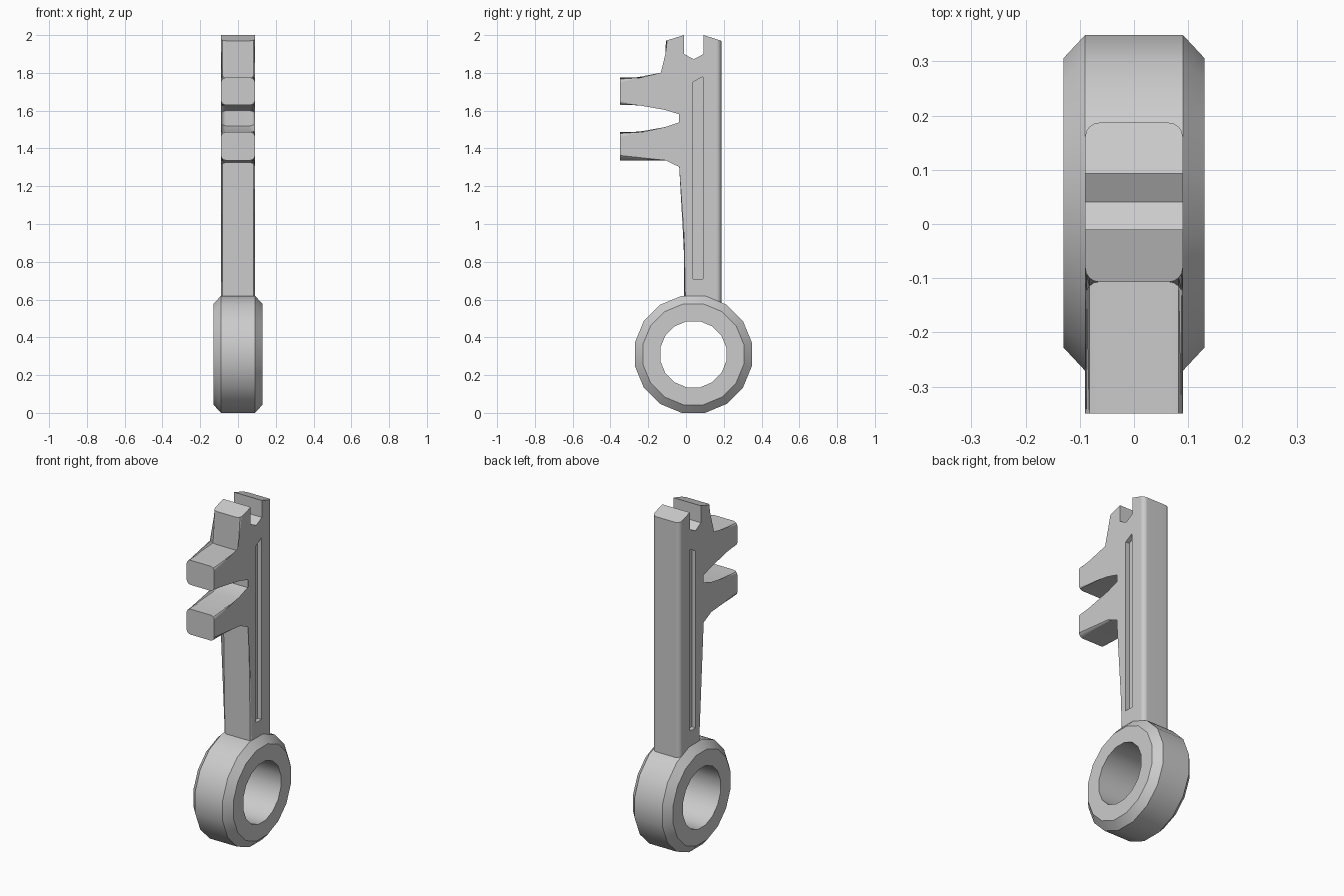
import bpy, bmesh
from math import cos, sin, pi, radians

if "Cube" in bpy.data.objects:
    bpy.data.objects.remove(bpy.data.objects["Cube"])


def make_object(name, bm):
    bmesh.ops.recalc_face_normals(bm, faces=bm.faces)
    mesh = bpy.data.meshes.new(name)
    bm.to_mesh(mesh)
    bm.free()
    ob = bpy.data.objects.new(name, mesh)
    bpy.context.collection.objects.link(ob)
    return ob


def extrude_profile(points, x0, x1):
    """Closed (y, z) outline extruded along x."""
    bm = bmesh.new()
    a = [bm.verts.new((x0, y, z)) for y, z in points]
    b = [bm.verts.new((x1, y, z)) for y, z in points]
    bm.faces.new(a)
    bm.faces.new(b[::-1])
    n = len(points)
    for i in range(n):
        j = (i + 1) % n
        bm.faces.new((a[i], b[i], b[j], a[j]))
    return bm


def select_only(ob):
    bpy.ops.object.select_all(action='DESELECT')
    ob.select_set(True)
    bpy.context.view_layer.objects.active = ob


def smooth(ob):
    select_only(ob)
    bpy.ops.object.shade_smooth_by_angle(angle=radians(30))
    wn = ob.modifiers.new("weighted_normals", 'WEIGHTED_NORMAL')
    wn.keep_sharp = True


# Bow ring: chamfered section swept around 16 sides
CY, CZ, SIDES = 0.039, 0.31, 16
section = [(0.175, -0.13), (0.267, -0.13), (0.31, -0.09),
           (0.31, 0.09), (0.267, 0.13), (0.175, 0.13)]
bm = bmesh.new()
rings = []
for i in range(SIDES):
    t = 2 * pi * (i + 0.5) / SIDES
    k = 1 / cos(pi / SIDES)
    rings.append([bm.verts.new((x, CY + r * k * cos(t), CZ + r * k * sin(t)))
                  for r, x in section])
m = len(section)
for i in range(SIDES):
    p, q = rings[i], rings[(i + 1) % SIDES]
    for j in range(m):
        bm.faces.new((p[j], p[(j + 1) % m], q[(j + 1) % m], q[j]))
smooth(make_object("bow_ring", bm))

# Shaft with notched tip and two teeth, one outline
outline = [(-0.01, 0.56), (0.187, 0.56), (0.187, 1.97), (0.093, 2.0),
           (0.093, 1.9), (0.041, 1.872), (-0.01, 1.9), (-0.01, 2.0),
           (-0.107, 1.97), (-0.107, 1.775), (-0.35, 1.775), (-0.35, 1.63),
           (-0.107, 1.63), (-0.01, 1.6), (-0.01, 1.52), (-0.107, 1.487),
           (-0.35, 1.487), (-0.35, 1.337), (-0.107, 1.337), (-0.01, 1.325)]
bm = extrude_profile(outline, -0.09, 0.09)


def is_rounded(e):
    a, b = e.verts[0].co, e.verts[1].co
    if abs(a.x - b.x) > 1e-4:
        return False
    tip = a.z > 1.86 and b.z > 1.86
    base = a.z < 0.6 and b.z < 0.6
    tooth_end = a.y < -0.34 and b.y < -0.34
    return not (tip or base or tooth_end)


bmesh.ops.bevel(bm, geom=[e for e in bm.edges if is_rounded(e)], offset=0.026,
                segments=4, profile=0.5, affect='EDGES', clamp_overlap=True)
shaft = make_object("shaft_and_teeth", bm)

# Long groove cut into both broad faces
groove = [(0.038, 0.71), (0.09, 0.71), (0.09, 1.78), (0.038, 1.752)]
for side in (-1, 1):
    cutter = make_object("groove_cutter",
                         extrude_profile(groove, side * 0.065, side * 0.15))
    cutter.hide_render = True
    mod = shaft.modifiers.new("groove", 'BOOLEAN')
    mod.operation = 'DIFFERENCE'
    mod.solver = 'EXACT'
    mod.object = cutter
    select_only(shaft)
    bpy.ops.object.modifier_apply(modifier=mod.name)
    bpy.data.objects.remove(cutter)
smooth(shaft)
